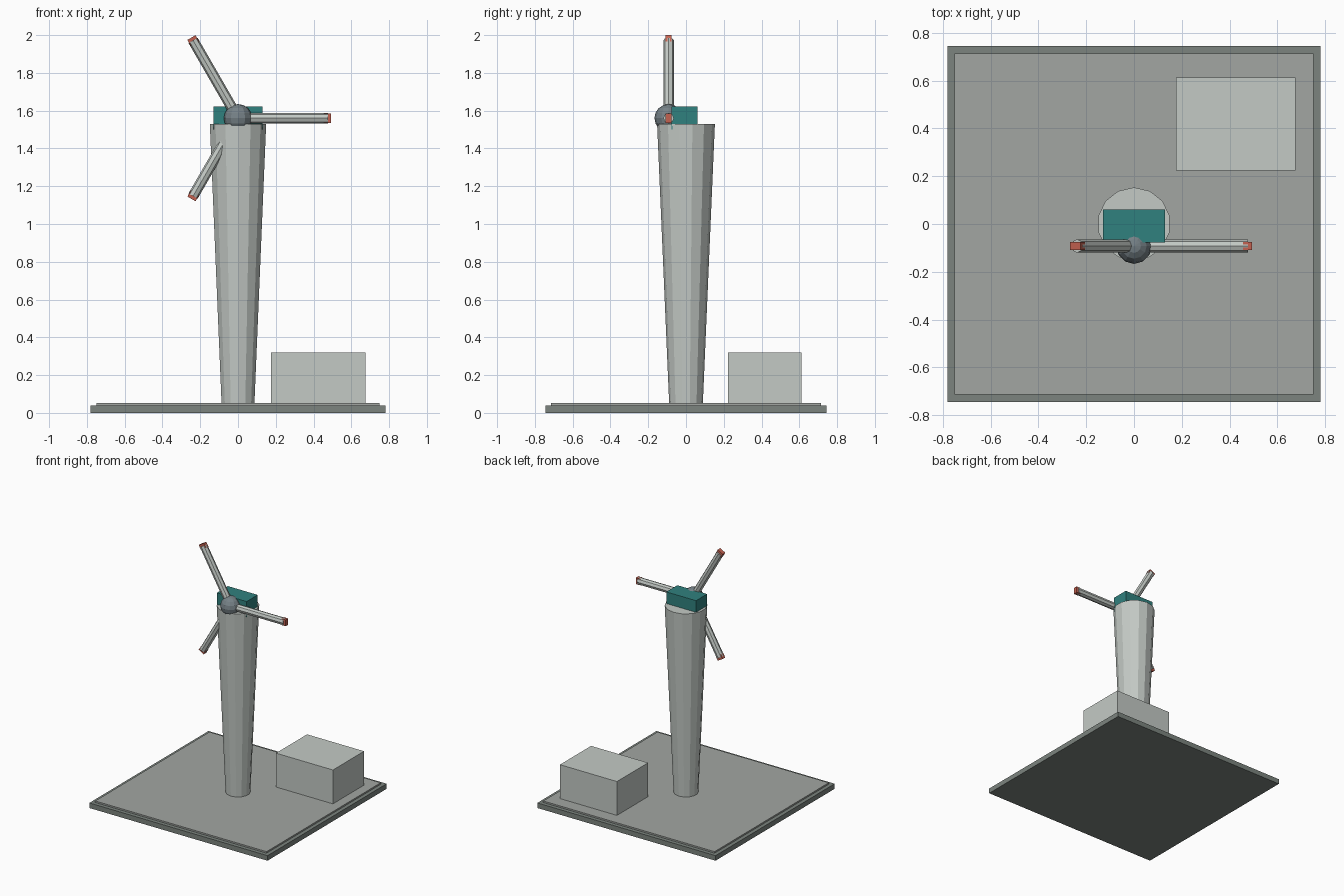
import bpy, math
from mathutils import Matrix, Vector

if "Cube" in bpy.data.objects:
    bpy.data.objects.remove(bpy.data.objects["Cube"])


def material(name, rgb):
    m = bpy.data.materials.new(name)
    m.diffuse_color = (*rgb, 1)
    m.use_nodes = True
    m.node_tree.nodes["Principled BSDF"].inputs["Base Color"].default_value = m.diffuse_color
    return m


STONE = material("stone", (0.36, 0.38, 0.36))
DARK = material("dark_stone", (0.20, 0.23, 0.21))
PALE = material("pale_grey", (0.55, 0.59, 0.56))
TEAL = material("teal", (0.03, 0.22, 0.21))
STEEL = material("steel", (0.18, 0.22, 0.24))
RED = material("red", (0.55, 0.12, 0.08))


def finish(name, mat):
    ob = bpy.context.object
    ob.name = ob.data.name = name
    ob.data.materials.append(mat)
    return ob


def box(name, lo, hi, mat):
    lo, hi = Vector(lo), Vector(hi)
    bpy.ops.mesh.primitive_cube_add(size=1)
    ob = finish(name, mat)
    ob.data.transform(Matrix.Translation((lo + hi) / 2) @ Matrix.Diagonal((*(hi - lo), 1)))
    return ob


# Stepped base
box("base_slab", (-0.78, -0.745, 0), (0.78, 0.745, 0.04), DARK)
box("ground_pad", (-0.75, -0.714, 0.03), (0.75, 0.714, 0.052), STONE)

# Tower, wider at the top
bpy.ops.mesh.primitive_cone_add(vertices=14, radius1=0.089, radius2=0.153, depth=1.485,
                                location=(0, 0, 0.045 + 1.485 / 2))
finish("tower", PALE)

# Equipment shed and nacelle
box("shed", (0.176, 0.223, 0.045), (0.675, 0.612, 0.32), PALE)
box("nacelle", (-0.13, -0.078, 1.50), (0.13, 0.06, 1.622), TEAL)

# Rotor hub
HUB = Vector((0, -0.092, 1.56))
bpy.ops.mesh.primitive_uv_sphere_add(segments=12, ring_count=8, radius=0.075, location=HUB)
finish("rotor_hub", STEEL)

# Three blades with red tips
for i in range(3):
    place = Matrix.Translation(HUB) @ Matrix.Rotation(-i * math.tau / 3, 4, 'Y')
    bpy.ops.mesh.primitive_cylinder_add(vertices=8, radius=0.028, depth=0.44)
    blade = finish(f"blade_{i + 1}", PALE)
    blade.data.transform(Matrix.Translation((0.256, 0, 0)) @ Matrix.Rotation(math.pi / 2, 4, 'Y'))
    blade.matrix_world = place
    tip = box(f"blade_tip_{i + 1}", (0.455, -0.016, -0.025), (0.493, 0.016, 0.025), RED)
    tip.matrix_world = place
